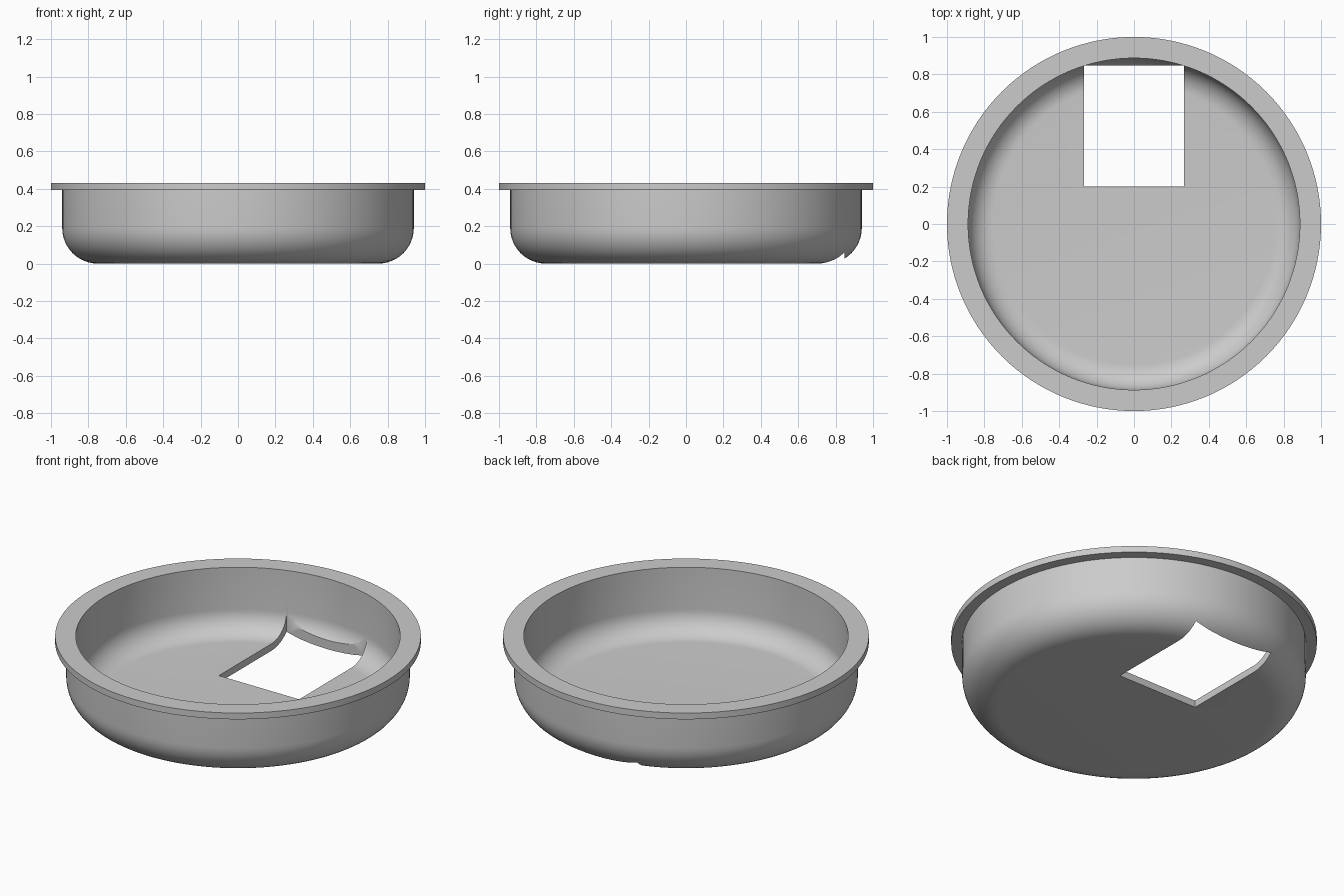
import bpy, bmesh
from math import cos, sin, pi, radians
from mathutils import Vector

default = bpy.data.objects.get("Cube")
if default:
    bpy.data.objects.remove(default, do_unlink=True)

# Overall dimensions
RIM_R, OUTER_R, INNER_R = 1.0, 0.94, 0.887
HEIGHT, RIM_BOTTOM, FLOOR = 0.43, 0.392, 0.042
OUTER_FILLET, INNER_FILLET = 0.19, 0.135
SEGMENTS, ARC_STEPS = 128, 12

grey = bpy.data.materials.new("plain grey")
grey.use_nodes = True
colour = (0.6, 0.6, 0.6, 1)
grey.diffuse_color = colour
grey.node_tree.nodes["Principled BSDF"].inputs["Base Color"].default_value = colour


def fillet(wall_r, base_z, radius):
    """Quarter arc from the flat base up to the vertical wall."""
    angles = [pi / 2 * i / ARC_STEPS for i in range(ARC_STEPS + 1)]
    return [(wall_r - radius + radius * sin(a), base_z + radius - radius * cos(a))
            for a in angles]


# Cross-section: underside, outer wall, flange, inner wall, floor
profile = [(0, 0)] + fillet(OUTER_R, 0, OUTER_FILLET)
profile += [(OUTER_R, RIM_BOTTOM), (RIM_R, RIM_BOTTOM), (RIM_R, HEIGHT),
            (INNER_R, HEIGHT), (INNER_R, RIM_BOTTOM)]
profile += fillet(INNER_R, FLOOR, INNER_FILLET)[::-1] + [(0, FLOOR)]

# Lathe the dish
bm = bmesh.new()
verts = [bm.verts.new((r, 0, z)) for r, z in profile]
edges = [bm.edges.new(pair) for pair in zip(verts, verts[1:])]
bmesh.ops.spin(bm, geom=verts + edges, cent=(0, 0, 0), axis=(0, 0, 1),
               angle=2 * pi, steps=SEGMENTS, use_merge=True)
bmesh.ops.remove_doubles(bm, verts=bm.verts, dist=0.0001)
bmesh.ops.recalc_face_normals(bm, faces=bm.faces)
mesh = bpy.data.meshes.new("round_dish")
bm.to_mesh(mesh)
bm.free()
mesh.materials.append(grey)
dish = bpy.data.objects.new("round_dish", mesh)
bpy.context.collection.objects.link(dish)

# Rectangular opening in the floor towards the back
low, high = Vector((-0.268, 0.2, -0.1)), Vector((0.268, 0.847, 0.2))
bpy.ops.mesh.primitive_cube_add(size=1, location=(low + high) / 2)
cutter = bpy.context.object
cutter.name = "opening_cutter"
cutter.scale = high - low
cutter.hide_render = True

cut = dish.modifiers.new("opening", 'BOOLEAN')
cut.operation = 'DIFFERENCE'
cut.solver = 'EXACT'
cut.object = cutter
bpy.ops.object.select_all(action='DESELECT')
dish.select_set(True)
bpy.context.view_layer.objects.active = dish
bpy.ops.object.modifier_apply(modifier=cut.name)
bpy.data.objects.remove(cutter, do_unlink=True)

bpy.ops.object.shade_smooth_by_angle(angle=radians(30))
